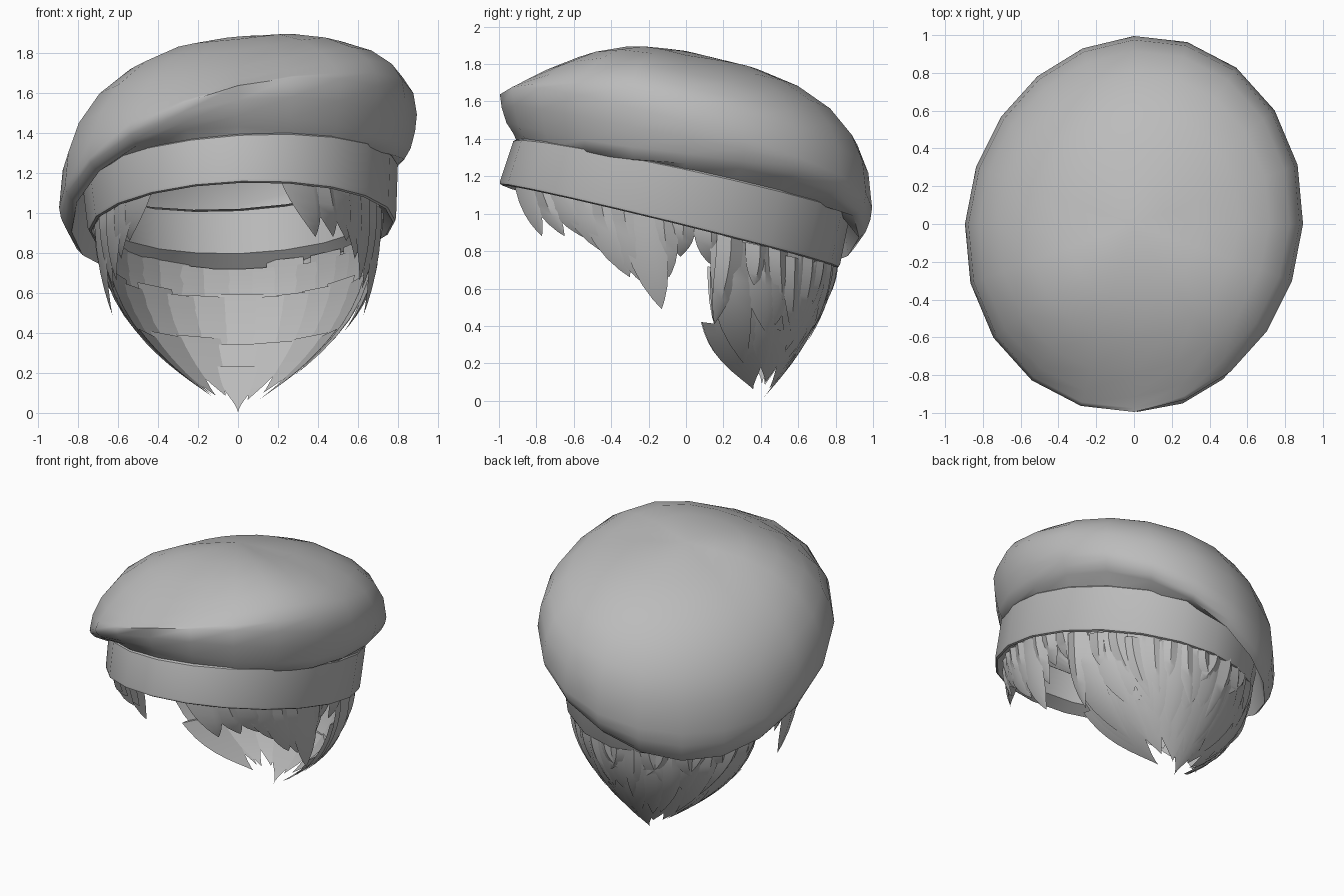
import bpy
import bmesh
import math
import random
from mathutils import Vector

random.seed(4)
cube = bpy.data.objects.get("Cube")
if cube:
    bpy.data.objects.remove(cube, do_unlink=True)

grey = bpy.data.materials.new("plain grey")
grey.use_nodes = True
grey.diffuse_color = (0.5, 0.5, 0.5, 1)
grey.node_tree.nodes["Principled BSDF"].inputs["Base Color"].default_value = grey.diffuse_color

SEGMENTS = 20


def finish(name, bm, angle):
    bmesh.ops.recalc_face_normals(bm, faces=bm.faces)
    mesh = bpy.data.meshes.new(name)
    bm.to_mesh(mesh)
    bm.free()
    mesh.materials.append(grey)
    obj = bpy.data.objects.new(name, mesh)
    bpy.context.collection.objects.link(obj)
    bpy.ops.object.select_all(action="DESELECT")
    obj.select_set(True)
    bpy.context.view_layer.objects.active = obj
    bpy.ops.object.shade_smooth_by_angle(angle=math.radians(angle))


def loft(bm, rings, apex=None):
    """Skin closed rings of points, ending in an optional apex."""
    loops = [[bm.verts.new(p) for p in ring] for ring in rings]
    n = len(loops[0])
    for a, b in zip(loops, loops[1:]):
        for i in range(n):
            j = (i + 1) % n
            bm.faces.new((a[i], a[j], b[j], b[i]))
    if apex is not None:
        tip = bm.verts.new(apex)
        for i in range(n):
            bm.faces.new((loops[-1][i], loops[-1][(i + 1) % n], tip))
    return loops


def directions():
    for i in range(SEGMENTS):
        a = math.tau * i / SEGMENTS + math.pi / 2
        yield math.cos(a), math.sin(a)


# Tilted band: t = 0 is the lower edge, t = 1 the upper edge
def band_ring(t, scale):
    ring = []
    for c, s in directions():
        low = Vector((0.02 + 0.77 * scale * c, -0.09 + 0.91 * scale * s, 0))
        low.z = 0.91 + 0.03 * low.x - 0.245 * low.y
        top = Vector((0.01 + 0.79 * scale * c, -0.02 + 0.90 * scale * s, 0))
        top.z = 1.2 + 0.06 * top.x - 0.215 * top.y
        ring.append(low.lerp(top, t))
    return ring


# Soft crown: a lopsided dome over a tilted oval, sloping to the front.
# A fold above zero gives the tucked underside instead of the dome.
def crown_ring(scale, fold=0):
    ring = []
    for c, s in directions():
        reach = scale * (1 + 0.06 * c * s)
        x, y = 0.895 * reach * c, 0.995 * reach * s
        z = 1.26 + 0.26 * x - 0.28 * y + (0.1 if y < 0 else 0.05) * y * y
        if fold:
            z -= fold * (0.15 + 0.03 * c - 0.16 * c * s)
        else:
            power = 0.43 + 0.72 * max(0, -s) ** 3
            z += 0.59 * (1 - scale ** 2) ** power * (1 + 0.25 * max(0, y) - 0.27 * x)
        ring.append((x, y, z))
    return ring


bm = bmesh.new()
rings = [band_ring(0.93, 0.97), crown_ring(0.93, 1.15), crown_ring(0.965, 0.9), crown_ring(0.99, 0.45)]
rings += [crown_ring(r) for r in (1, 0.98, 0.92, 0.8, 0.62, 0.4, 0.2)]
loft(bm, rings, (0, 0, 1.87))
finish("beret_crown", bm, 75)

bm = bmesh.new()
loft(bm, [band_ring(1, 0.95), band_ring(1, 0.985), band_ring(0.96, 1), band_ring(0.07, 1),
          band_ring(0.02, 0.995), band_ring(0, 0.98), band_ring(0.22, 0.9), band_ring(0.95, 0.92)])
finish("beret_band", bm, 40)


# Hair strands: three-sided tapering locks
def strand(bm, point, half_width, ridge, taper, steps=8):
    """point(t, side, out) gives a place on the hair surface."""
    rings = []
    for k in range(steps):
        t = 1 - (1 - k / steps) ** 1.3
        wide = half_width * (1 - t ** taper)
        thick = ridge * (1 - t * t)
        rings.append([point(t, -wide, 0), point(t, wide * 0.2, thick), point(t, wide, 0)])
    loops = loft(bm, rings, point(1, 0, 0))
    bm.faces.new(loops[0])


def back_lock(bm, phi, start, end, half_width, layer, sway, taper):
    def point(t, side, out):
        a = phi + side + sway * t * t
        x, y = 0.70 * math.cos(a), -0.06 + 0.84 * math.sin(a)
        s = start + (end - start) * t
        # The mass gathers to a point, fuller at its front edge
        grow = 1 + layer + out
        wx = (1 - (1 - s) ** 2.4) * grow
        wy = (1 - (1 - s) ** (1.9 if y > 0.4 else 4)) * grow
        return (x * wx, 0.4 + (y - 0.4) * wy, (0.95 - 0.245 * y) * s)
    strand(bm, point, half_width, 0.06, taper)


FIRST, LAST = math.radians(22), math.radians(158)


def row(bm, count, start, end_low, end_high, half_width, layer, sway, taper):
    for i in range(count):
        phi = FIRST + (LAST - FIRST) * i / (count - 1)
        phi += random.uniform(-0.03, 0.03)
        back_lock(bm, phi, start + random.uniform(-0.06, 0), random.uniform(end_low, end_high),
                  math.radians(half_width), layer, random.uniform(-sway, sway), taper)


# Overlapping tiers, from the lowest and innermost to the outermost
bm = bmesh.new()
row(bm, 7, 0.5, 0.03, 0.13, 15, -0.06, 0.03, 4)
back_lock(bm, math.pi / 2, 0.3, 0, 0.35, -0.06, 0, 4)
row(bm, 11, 0.8, 0.1, 0.25, 10, -0.04, 0.05, 5)
row(bm, 15, 1, 0.2, 0.5, 8, 0, 0.08, 5)
row(bm, 17, 1, 0.4, 0.72, 5, 0.03, 0.15, 3)
finish("back_hair", bm, 35)


# Temple locks sweep backwards from under the band
def temple_lock(bm, mirror, y0, y1, z1, width):
    def point(t, side, out):
        y = y0 + (y1 - y0) * t ** 1.5 + side
        top = 0.97 - 0.245 * y
        x = 0.70 * math.sqrt(max(0.02, 1 - ((y + 0.06) / 0.9) ** 2))
        x = x * (1 - 0.1 * t * t) + out
        return (mirror * x, y, top + (z1 - top) * t)
    strand(bm, point, width, 0.03, 3, 6)


temple = [(-0.86, -0.77, 0.88, 0.06), (-0.79, -0.65, 0.88, 0.07), (-0.68, -0.52, 0.86, 0.10),
          (-0.58, -0.40, 0.77, 0.11), (-0.48, -0.30, 0.66, 0.11), (-0.36, -0.22, 0.62, 0.11),
          (-0.24, -0.13, 0.49, 0.12), (-0.14, -0.09, 0.66, 0.09), (-0.03, -0.03, 0.77, 0.08),
          (0.12, 0.13, 0.73, 0.08)]
# The left side carries two extra locks of fringe
for name, mirror, first in (("left_temple_hair", 1, 0), ("right_temple_hair", -1, 2)):
    bm = bmesh.new()
    for lock in temple[first:]:
        temple_lock(bm, mirror, *lock)
    finish(name, bm, 35)
